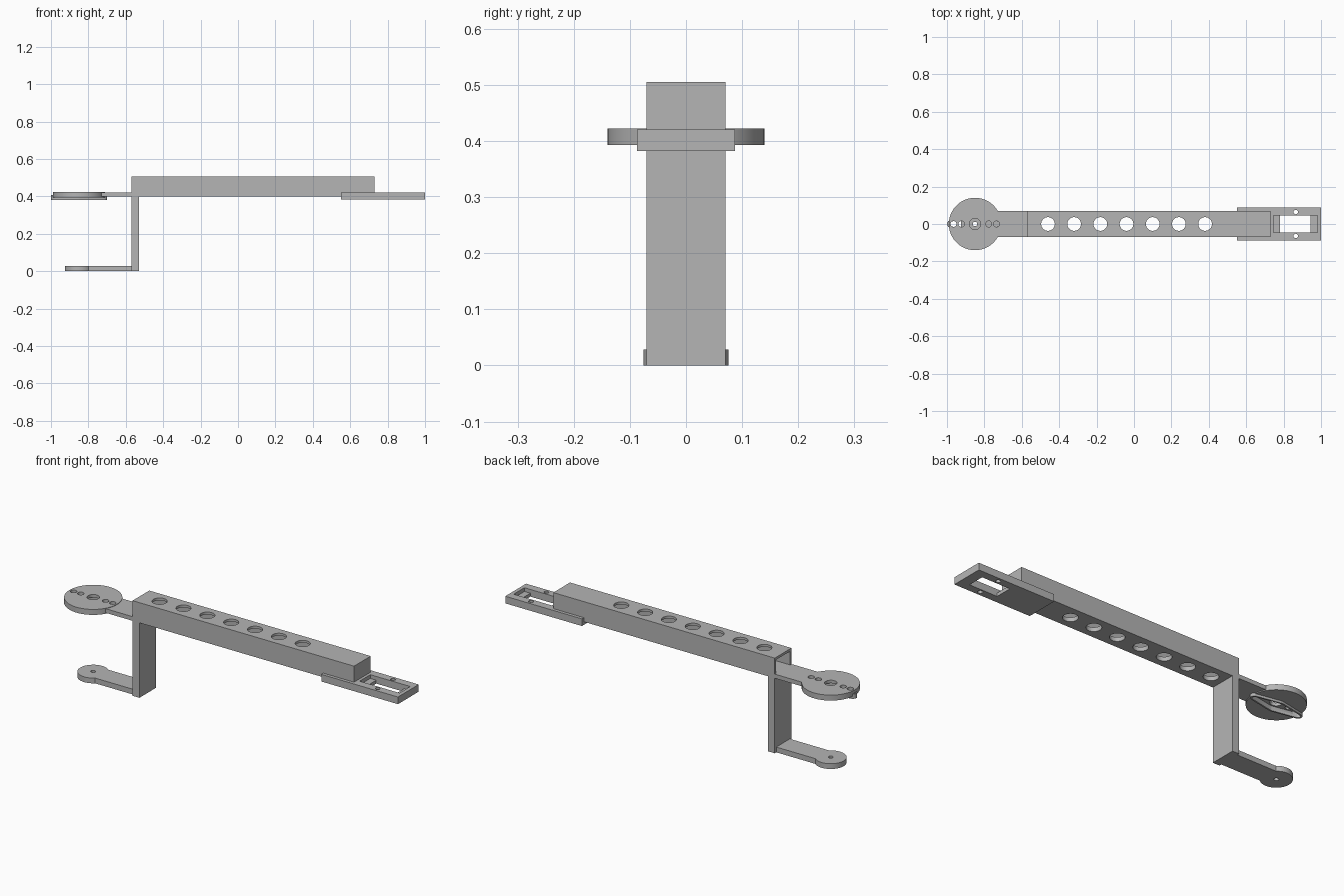
import bpy, bmesh, math
from mathutils import Vector
from mathutils.geometry import convex_hull_2d

cube = bpy.data.objects.get("Cube")
if cube:
    bpy.data.objects.remove(cube, do_unlink=True)

grey = bpy.data.materials.new("matte grey")
grey.use_nodes = True
grey.diffuse_color = (0.46, 0.46, 0.46, 1)
grey.node_tree.nodes["Principled BSDF"].inputs["Base Color"].default_value = (0.46, 0.46, 0.46, 1)


def prism(name, points, z0, z1):
    """Upright solid with the given outline."""
    bm = bmesh.new()
    face = bm.faces.new([bm.verts.new((x, y, z0)) for x, y in points])
    ext = bmesh.ops.extrude_face_region(bm, geom=[face])
    top = [v for v in ext["geom"] if isinstance(v, bmesh.types.BMVert)]
    bmesh.ops.translate(bm, verts=top, vec=(0, 0, z1 - z0))
    bmesh.ops.recalc_face_normals(bm, faces=bm.faces[:])
    mesh = bpy.data.meshes.new(name)
    bm.to_mesh(mesh)
    bm.free()
    mesh.materials.append(grey)
    obj = bpy.data.objects.new(name, mesh)
    bpy.context.collection.objects.link(obj)
    return obj


def box(name, x0, x1, half_y, z0, z1):
    return prism(name, [(x0, -half_y), (x1, -half_y), (x1, half_y), (x0, half_y)], z0, z1)


def circle(x, y, r, n=48):
    return [(x + r * math.cos(2 * math.pi * i / n), y + r * math.sin(2 * math.pi * i / n))
            for i in range(n)]


def disc(name, x, y, r, z0, z1, n=48):
    return prism(name, circle(x, y, r, n), z0, z1)


def combine(obj, others, operation):
    """Apply booleans, then remove the helper solids."""
    for other in others:
        other.hide_render = True
        mod = obj.modifiers.new("cut", "BOOLEAN")
        mod.operation, mod.object, mod.solver = operation, other, "EXACT"
    bpy.context.view_layer.update()
    deps = bpy.context.evaluated_depsgraph_get()
    mesh = bpy.data.meshes.new_from_object(obj.evaluated_get(deps))
    obj.modifiers.clear()
    obj.data = mesh
    for other in others:
        bpy.data.objects.remove(other, do_unlink=True)


def horn_outline(inset):
    """Long rounded diamond: a wide middle tapering to two round tips."""
    pts = circle(PIVOT, 0, 0.045 - inset)
    for side in (-1, 1):
        pts += circle(PIVOT + side * 0.13, 0, 0.02 - inset, 24)
    return [pts[i] for i in convex_hull_2d([Vector(p) for p in pts])]


PIVOT = -0.85

# Hollow beam, open at the pivot end, with a row of through holes
beam = box("beam", -0.57, 0.73, 0.07, 0.398, 0.505)
combine(beam, [box("hollow", -0.6, 0.715, 0.058, 0.42, 0.492)], "DIFFERENCE")
combine(beam, [disc("hole", -0.46 + 0.14 * i, 0, 0.0365, 0.3, 0.6) for i in range(7)], "DIFFERENCE")

# Upper pivot disc with its tongue
upper = disc("upper_pivot", PIVOT, 0, 0.14, 0.393, 0.422, 96)
combine(upper, [box("tongue", -0.76, -0.57, 0.07, 0.398, 0.42)], "UNION")
cutters = [disc("hole", PIVOT, 0, 0.03, 0.3, 0.5)]
for offset in (-0.115, -0.073, 0.073, 0.115):
    cutters.append(disc("hole", PIVOT + offset, 0, 0.016, 0.3, 0.5, 24))
cutters.append(prism("pocket", horn_outline(0.008), 0.36, 0.406))
combine(upper, cutters, "DIFFERENCE")

# Raised rim round the horn pocket under the disc
rim = prism("horn_rim", horn_outline(0), 0.381, 0.406)
combine(rim, [prism("pocket", horn_outline(0.008), 0.36, 0.45)], "DIFFERENCE")

# Vertical leg and lower pivot arm
leg = box("leg", -0.57, -0.53, 0.07, 0, 0.398)
lower = disc("lower_pivot", PIVOT, 0, 0.076, 0, 0.028, 64)
combine(lower, [box("arm", PIVOT, -0.57, 0.057, 0, 0.028)], "UNION")
combine(lower, [disc("hole", PIVOT, 0, 0.012, -0.1, 0.1, 24)], "DIFFERENCE")

# Mounting plate with a stepped window and two screw holes
plate = box("mounting_plate", 0.55, 1.0, 0.087, 0.382, 0.42)
combine(plate, [box("recess", 0.745, 0.98, 0.045, 0.4, 0.5)], "DIFFERENCE")
cutters = [box("window", 0.78, 0.945, 0.045, 0.3, 0.41)]
for side in (-1, 1):
    cutters.append(disc("hole", 0.865, side * 0.064, 0.012, 0.3, 0.5, 24))
combine(plate, cutters, "DIFFERENCE")

# Smooth the round walls and keep the edges sharp
bpy.ops.object.select_all(action="DESELECT")
for obj in (beam, upper, rim, leg, lower, plate):
    obj.select_set(True)
bpy.context.view_layer.objects.active = beam
bpy.ops.object.shade_smooth_by_angle(angle=math.radians(30))
